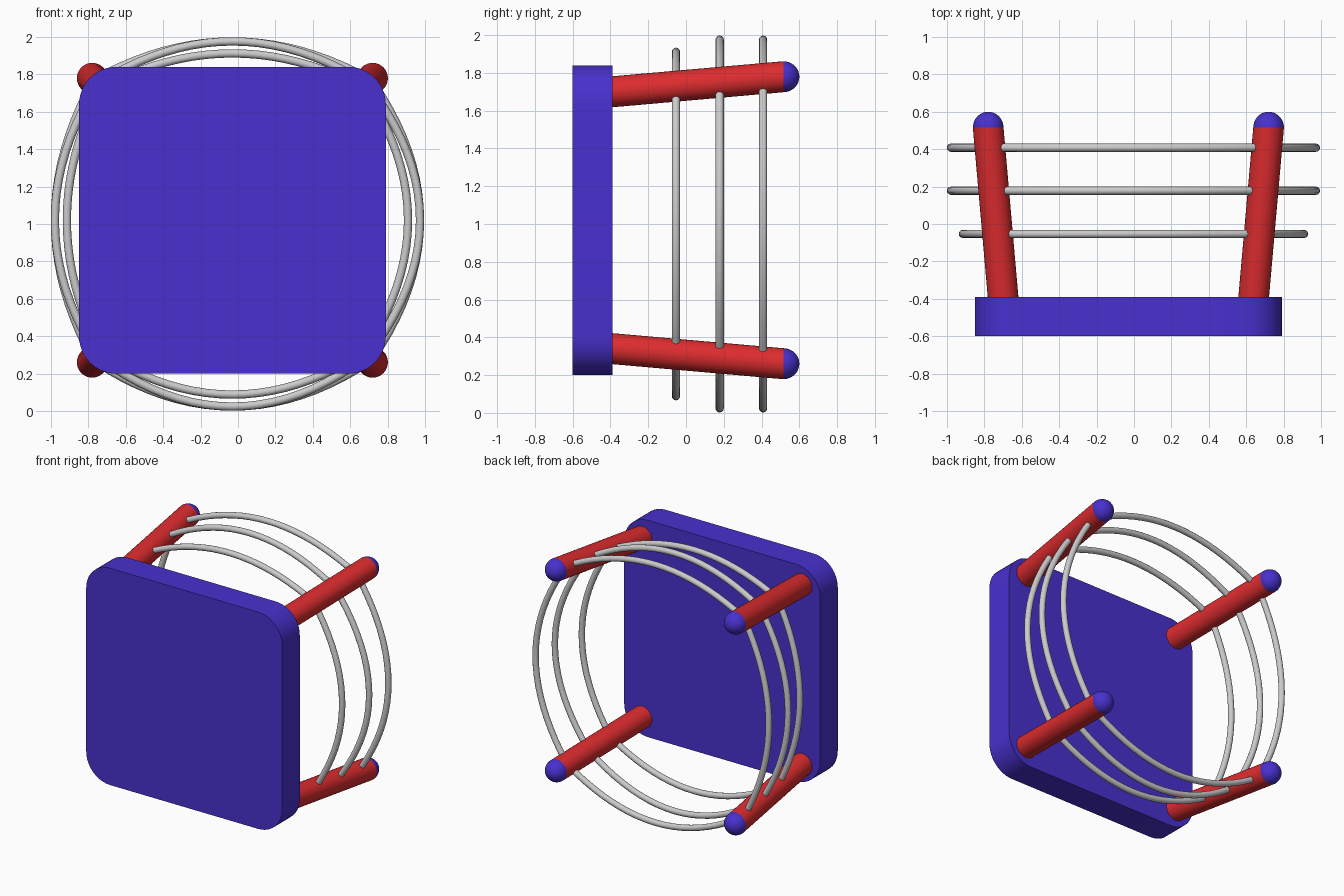
import bpy, bmesh
from math import radians, pi, cos, sin
from mathutils import Vector

if "Cube" in bpy.data.objects:
    bpy.data.objects.remove(bpy.data.objects["Cube"])

CX, CZ = -0.03, 1.02          # centre of the panel and legs


def material(name, color):
    m = bpy.data.materials.new(name)
    m.diffuse_color = color
    m.use_nodes = True
    m.node_tree.nodes["Principled BSDF"].inputs["Base Color"].default_value = m.diffuse_color
    return m


BLUE = material("blue", (0.065, 0.03, 0.62, 1))
RED = material("red", (0.72, 0.025, 0.028, 1))


def smooth(ob):
    bpy.ops.object.select_all(action='DESELECT')
    ob.select_set(True)
    bpy.context.view_layer.objects.active = ob
    bpy.ops.object.shade_smooth_by_angle(angle=radians(35))


def add_mesh(name, bm, mat):
    bmesh.ops.recalc_face_normals(bm, faces=bm.faces)
    me = bpy.data.meshes.new(name)
    bm.to_mesh(me)
    bm.free()
    ob = bpy.data.objects.new(name, me)
    bpy.context.collection.objects.link(ob)
    if mat:
        me.materials.append(mat)
    smooth(ob)
    return ob


# Rounded square panel
bm = bmesh.new()
bmesh.ops.create_cube(bm, size=1)
for v in bm.verts:
    v.co = Vector((v.co.x * 1.64 + CX, v.co.y * 0.21 - 0.495, v.co.z * 1.64 + CZ))
edges = [e for e in bm.edges if abs(e.verts[0].co.y - e.verts[1].co.y) > 0.1]
bmesh.ops.bevel(bm, geom=edges, offset=0.2, segments=12, profile=0.5, affect='EDGES')
add_mesh("seat_panel", bm, BLUE)


def leg_centre(sx, sz, y):
    t = (y + 0.39) / 0.91
    return Vector((CX + sx * (0.67 + 0.08 * t), y, CZ + sz * (0.68 + 0.08 * t)))


def lathe(profile, sx, sz, name, mat, n=32):
    """Rings of (y, axis y, radius) around the splayed leg axis."""
    bm = bmesh.new()
    rings = []
    for y, axis_y, r in profile:
        c = leg_centre(sx, sz, axis_y)
        rings.append([bm.verts.new((c.x + r * cos(2 * pi * i / n), y,
                                    c.z + r * sin(2 * pi * i / n))) for i in range(n)])
    for a, b in zip(rings, rings[1:]):
        for i in range(n):
            j = (i + 1) % n
            bm.faces.new((a[i], a[j], b[j], b[i]))
    bm.faces.new(rings[0])
    bm.faces.new(rings[-1])
    add_mesh(name, bm, mat)


# Splayed legs with round feet
R, END = 0.082, 0.515
for sx, side in ((-1, "left"), (1, "right")):
    for sz, level in ((-1, "lower"), (1, "upper")):
        lathe([(-0.40, -0.40, R), (END, END, R)], sx, sz, f"leg_{side}_{level}", RED)
        dome = [(END + 0.085 * sin(a), END, R * cos(a))
                for a in (radians(k * 8.9) for k in range(11))]
        lathe(dome, sx, sz, f"foot_cap_{side}_{level}", BLUE)

# Bowed wire hoops, each passing through the four legs
CORNERS = [(1, 1), (-1, 1), (-1, -1), (1, -1)]
BULGES = [(0, 1), (-1, 0), (0, -1), (1, 0)]
STEPS = 20
for k, (y, reach) in enumerate(((-0.053, 0.912), (0.178, 0.976), (0.408, 0.976))):
    pts = []
    for i in range(4):
        a = leg_centre(*CORNERS[i], y)
        b = leg_centre(*CORNERS[(i + 1) % 4], y)
        bx, bz = BULGES[i]
        mid = Vector((-0.003 + bx * reach if bx else CX, y,
                      1.0 + bz * reach if bz else CZ))
        push = mid - (a + b) / 2
        for s in range(STEPS):
            t = s / STEPS
            pts.append(a.lerp(b, t) + push * (1 - (2 * t - 1) ** 2))
    cu = bpy.data.curves.new(f"hoop_{k + 1}", 'CURVE')
    cu.dimensions = '3D'
    cu.bevel_depth = 0.022
    cu.bevel_resolution = 4
    sp = cu.splines.new('POLY')
    sp.points.add(len(pts) - 1)
    for p, co in zip(sp.points, pts):
        p.co = (*co, 1)
    sp.use_cyclic_u = True
    sp.use_smooth = True
    ob = bpy.data.objects.new(f"hoop_{k + 1}", cu)
    bpy.context.collection.objects.link(ob)
    bpy.ops.object.select_all(action='DESELECT')
    ob.select_set(True)
    bpy.context.view_layer.objects.active = ob
    bpy.ops.object.convert(target='MESH')
    smooth(bpy.context.view_layer.objects.active)
